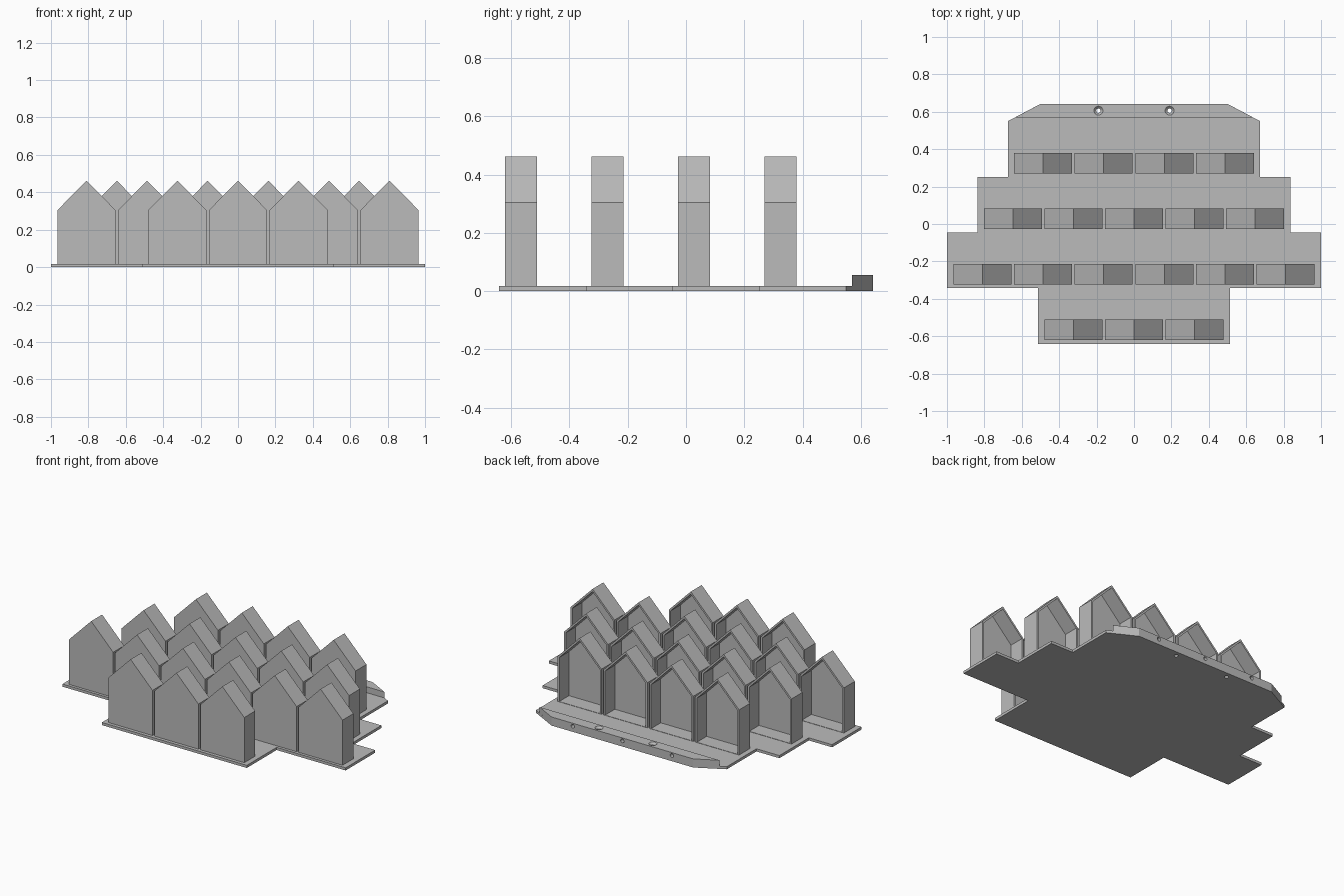
import bpy, bmesh
from math import radians

cube = bpy.data.objects.get("Cube")
if cube:
    bpy.data.objects.remove(cube, do_unlink=True)

grey = bpy.data.materials.new("plain grey")
grey.use_nodes = True
grey.diffuse_color = (0.5, 0.5, 0.5, 1)
grey.node_tree.nodes["Principled BSDF"].inputs["Base Color"].default_value = (0.5, 0.5, 0.5, 1)


def add_object(name, bm):
    bmesh.ops.recalc_face_normals(bm, faces=bm.faces)
    mesh = bpy.data.meshes.new(name)
    bm.to_mesh(mesh)
    bm.free()
    mesh.materials.append(grey)
    obj = bpy.data.objects.new(name, mesh)
    bpy.context.collection.objects.link(obj)
    return obj


def prism(name, points, push):
    """Extrude a flat outline along a vector."""
    bm = bmesh.new()
    face = bm.faces.new([bm.verts.new(p) for p in points])
    moved = bmesh.ops.extrude_face_region(bm, geom=[face], use_keep_orig=True)
    verts = [g for g in moved["geom"] if isinstance(g, bmesh.types.BMVert)]
    bmesh.ops.translate(bm, verts=verts, vec=push)
    return add_object(name, bm)


def cutter(name, r1, r2, depth, place, tilt=0):
    bm = bmesh.new()
    bmesh.ops.create_cone(bm, cap_ends=True, segments=24, radius1=r1, radius2=r2, depth=depth)
    obj = add_object(name, bm)
    obj.location = place
    obj.rotation_euler.x = tilt
    obj.hide_render = True
    obj.hide_set(True)
    return obj


def cut(target, tool):
    mod = target.modifiers.new(tool.name, 'BOOLEAN')
    mod.operation, mod.solver, mod.object = 'DIFFERENCE', 'EXACT', tool


PITCH, BASE = 0.324, 0.017
EAVE, PEAK, HALF, DEPTH, WALL = 0.305, 0.462, 0.155, 0.11, 0.012

# Stepped base plate, chamfered at the back
side = [(0.512, -0.642), (0.512, -0.342), (1, -0.342), (1, -0.045), (0.836, -0.045),
        (0.836, 0.252), (0.674, 0.252), (0.674, 0.55), (0.5, 0.642)]
outline = side + [(-x, y) for x, y in reversed(side)]
base = prism("base_plate", [(x, y, 0) for x, y in outline], (0, 0, BASE))

# Raised rail along the back edge
rail_side = [(0.636, 0.57), (0.5, 0.642)]
rail_line = rail_side + [(-x, y) for x, y in reversed(rail_side)]
rail = prism("back_rail", [(x, y, BASE) for x, y in rail_line], (0, 0, 0.055 - BASE))

# Countersunk screw holes through rail and plate
for i, x in enumerate((-0.19, 0.19)):
    shaft = cutter(f"screw_hole_cutter_{i}", 0.012, 0.012, 0.2, (x, 0.606, 0.03))
    cut(base, shaft)
    cut(rail, shaft)
    cut(rail, cutter(f"countersink_cutter_{i}", 0.012, 0.026, 0.014, (x, 0.606, 0.05)))

# Round holes in the rear face of the rail
for i in range(3):
    cut(rail, cutter(f"rear_hole_cutter_{i}", 0.012, 0.012, 0.08,
                     (0.35 * (i - 1), 0.642, 0.036), radians(90)))


def house_mesh():
    """Gabled shell with a solid front and an open back."""
    def ring(bm, half, low, eave, peak, y):
        pts = [(-half, low), (half, low), (half, eave), (0, peak), (-half, eave)]
        return [bm.verts.new((x, y, z)) for x, z in pts]

    bm = bmesh.new()
    inner = (HALF - WALL, BASE + 0.002, EAVE - 0.005, PEAK - WALL * 1.42)
    rings = [ring(bm, HALF, BASE, EAVE, PEAK, 0), ring(bm, HALF, BASE, EAVE, PEAK, DEPTH),
             ring(bm, *inner, DEPTH), ring(bm, *inner, WALL)]
    for a, b in zip(rings, rings[1:]):
        for i in range(5):
            j = (i + 1) % 5
            bm.faces.new((a[i], a[j], b[j], b[i]))
    bm.faces.new(rings[0])
    bm.faces.new(rings[-1])
    return bm


# Staggered rows of houses, front to back
first = add_object("house_0_0", house_mesh())
for row, count in enumerate((3, 6, 5, 4)):
    for col in range(count):
        house = first
        if row or col:
            house = bpy.data.objects.new(f"house_{row}_{col}", first.data)
            bpy.context.collection.objects.link(house)
        house.location = ((col - (count - 1) / 2) * PITCH, -0.621 + 0.297 * row, 0)
